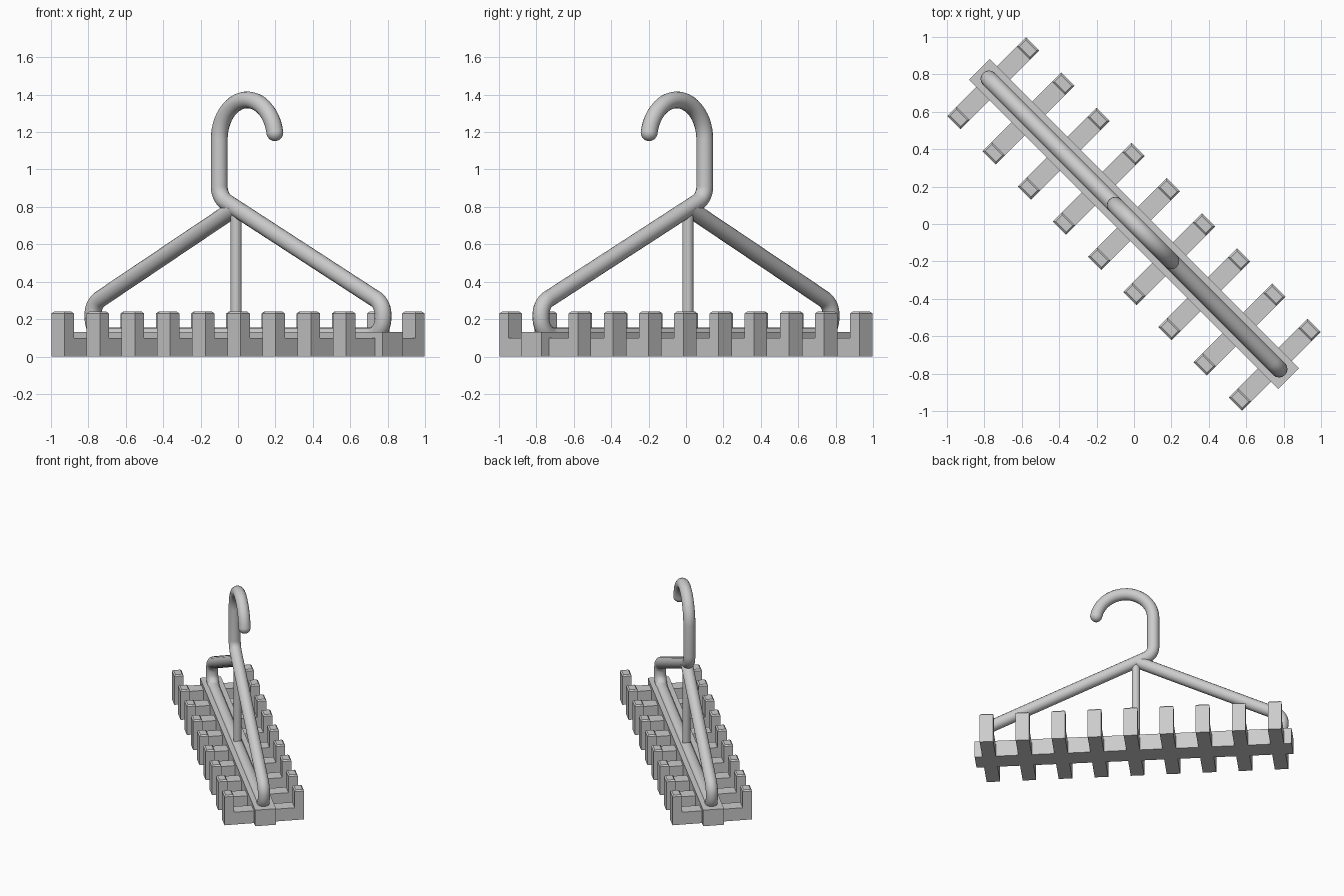
import bpy, bmesh, math
from mathutils import Vector

if "Cube" in bpy.data.objects:
    bpy.data.objects.remove(bpy.data.objects["Cube"])

TURN = -math.pi / 4      # the whole rack stands diagonally
S = math.sqrt(2)
ROD = 0.045

grey = bpy.data.materials.new("grey_plastic")
grey.diffuse_color = (0.6, 0.6, 0.6, 1)
grey.use_nodes = True
grey.node_tree.nodes["Principled BSDF"].inputs["Base Color"].default_value = grey.diffuse_color


def finish(obj, smooth=False):
    obj.data.materials.clear()
    obj.data.materials.append(grey)
    obj.rotation_euler.z = TURN
    if smooth:
        bpy.ops.object.select_all(action='DESELECT')
        bpy.context.view_layer.objects.active = obj
        obj.select_set(True)
        bpy.ops.object.shade_smooth_by_angle(angle=math.radians(40))
    return obj


def mesh_object(name, bm):
    bmesh.ops.recalc_face_normals(bm, faces=bm.faces)
    mesh = bpy.data.meshes.new(name)
    bm.to_mesh(mesh)
    bm.free()
    obj = bpy.data.objects.new(name, mesh)
    bpy.context.collection.objects.link(obj)
    return obj


def fillet(a, corner, b, radius, steps=8):
    """Rounded replacement for one corner of a path."""
    d1, d2 = (a - corner).normalized(), (b - corner).normalized()
    half = d1.angle(d2) / 2
    tangent = radius / math.tan(half)
    centre = corner + (d1 + d2).normalized() * (radius / math.sin(half))
    start = corner + d1 * tangent - centre
    end = corner + d2 * tangent - centre
    sweep = start.angle(end)
    return [centre + (start * math.sin((1 - i / steps) * sweep)
                      + end * math.sin(i / steps * sweep)) / math.sin(sweep)
            for i in range(steps + 1)]


def rod(name, points, radius):
    curve = bpy.data.curves.new(name + "_path", 'CURVE')
    curve.dimensions = '3D'
    curve.bevel_depth = radius
    curve.bevel_resolution = 6
    curve.use_fill_caps = True
    spline = curve.splines.new('POLY')
    spline.points.add(len(points) - 1)
    for sp, p in zip(spline.points, points):
        sp.co = (*p, 1)
    temp = bpy.data.objects.new(name + "_path", curve)
    bpy.context.collection.objects.link(temp)
    bpy.context.view_layer.update()
    mesh = bpy.data.meshes.new_from_object(
        temp.evaluated_get(bpy.context.evaluated_depsgraph_get()))
    bpy.data.objects.remove(temp)
    obj = bpy.data.objects.new(name, mesh)
    bpy.context.collection.objects.link(obj)
    return finish(obj, True)


def at(x, z):
    return Vector((x * S, 0, z))


# Base spine
bm = bmesh.new()
bmesh.ops.create_cube(bm, size=1)
bmesh.ops.scale(bm, vec=(2.34, 0.156, 0.13), verts=bm.verts)
bmesh.ops.translate(bm, vec=(0, 0, 0.065), verts=bm.verts)
finish(mesh_object("spine", bm))

# Cross arms with an upright peg at each end
W, OUT, INN, LOW, TOP = 0.1, 0.297, 0.227, 0.10, 0.24
profile = [(-OUT, 0), (OUT, 0), (OUT, TOP), (INN, TOP),
           (INN, LOW), (-INN, LOW), (-INN, TOP), (-OUT, TOP)]
for i in range(9):
    bm = bmesh.new()
    face = bm.faces.new([bm.verts.new((-W / 2, v, z)) for v, z in profile])
    ext = bmesh.ops.extrude_face_region(bm, geom=[face])
    bmesh.ops.translate(bm, vec=(W, 0, 0), verts=[
        g for g in ext["geom"] if isinstance(g, bmesh.types.BMVert)])
    tops = [e for e in bm.edges if all(v.co.z > TOP - 0.001 for v in e.verts)]
    bmesh.ops.bevel(bm, geom=tops, offset=0.01, segments=1, affect='EDGES')
    bmesh.ops.translate(bm, vec=((i - 4) * 0.266, 0, 0), verts=bm.verts)
    finish(mesh_object(f"cross_arm_{i + 1}", bm))

# Hanger: hook, neck, shoulders and bottom bar as one bent rod
hook_centre, hook_r = Vector((0.07, 0, 1.16)), 0.212
path = []
for i in range(25):
    a = math.radians(10 + 170 * i / 24)
    path.append(hook_centre + hook_r * Vector((math.cos(a), 0, math.sin(a))))
tip = path[0].copy()
corners = [path[-1], at(-0.1, 0.85), at(0.778, 0.28), at(0.772, 0.11),
           at(-0.772, 0.11), at(-0.778, 0.28), at(-0.02, 0.79)]
corners[1].x = path[-1].x
for k in range(1, len(corners) - 1):
    path += fillet(corners[k - 1], corners[k], corners[k + 1], 0.095)
path.append(corners[-1])
rod("hanger", path, ROD)

# Rounded hook tip
bm = bmesh.new()
bmesh.ops.create_uvsphere(bm, u_segments=24, v_segments=12, radius=ROD)
bmesh.ops.translate(bm, vec=tip, verts=bm.verts)
finish(mesh_object("hook_tip", bm), True)

# Centre support post
rod("centre_post", [at(-0.01, 0.1), at(-0.01, 0.785)], 0.03)
